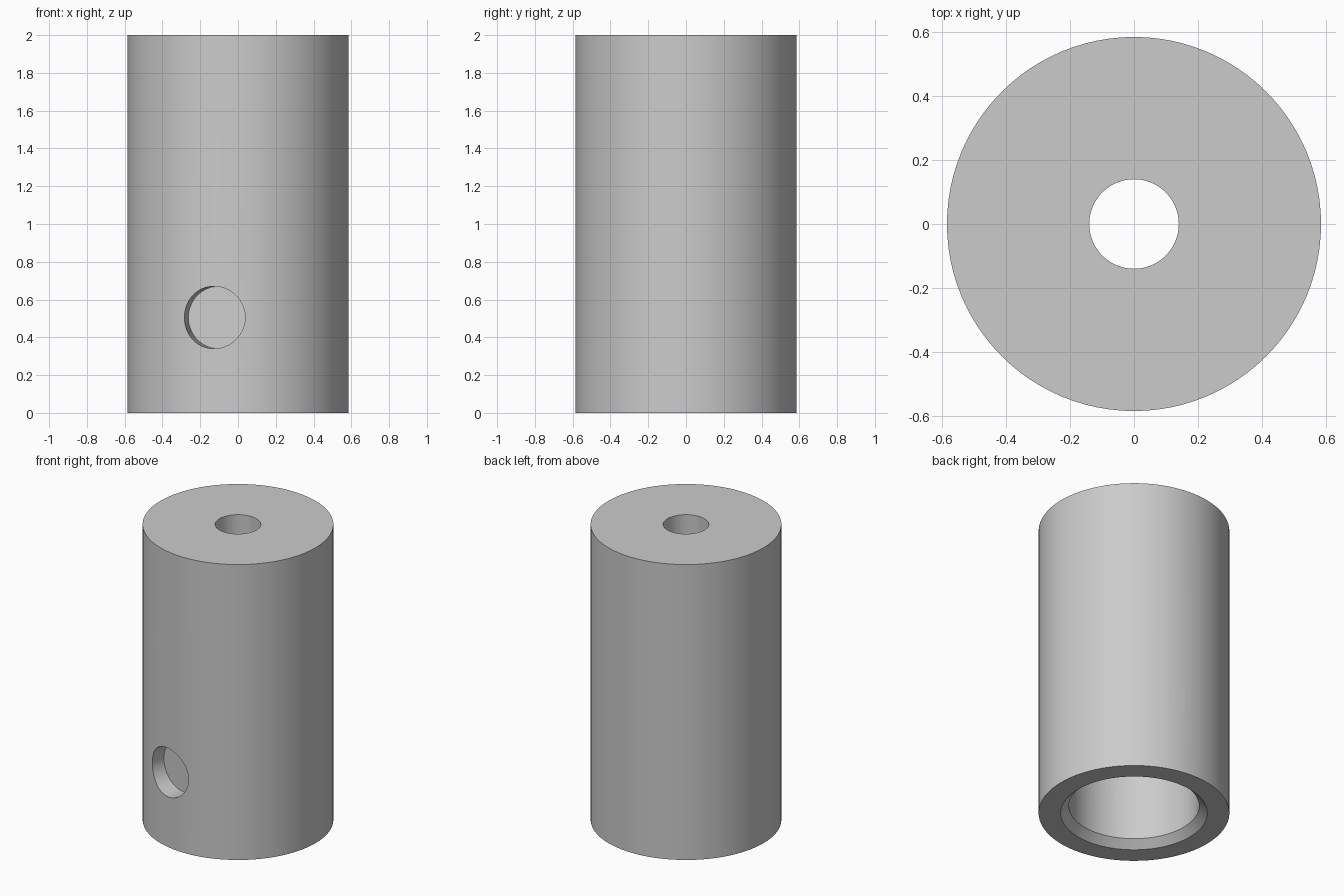
import bpy, bmesh, math
from mathutils import Matrix, Vector

cube = bpy.data.objects.get("Cube")
if cube:
    bpy.data.objects.remove(cube, do_unlink=True)

grey = bpy.data.materials.new("plain grey")
grey.use_nodes = True
GREY = (0.6, 0.6, 0.6, 1)
grey.diffuse_color = GREY
grey.node_tree.nodes["Principled BSDF"].inputs["Base Color"].default_value = GREY

BOLT_Z = 0.505
TILT = math.asin(0.219)     # bolt axis swings slightly off front-to-back


def add_object(name, bm):
    bmesh.ops.recalc_face_normals(bm, faces=bm.faces[:])
    mesh = bpy.data.meshes.new(name)
    bm.to_mesh(mesh)
    bm.free()
    obj = bpy.data.objects.new(name, mesh)
    bpy.context.collection.objects.link(obj)
    return obj


def lathe(name, profile, steps):
    """Spin a closed (radius, height) profile around z."""
    bm = bmesh.new()
    verts = [bm.verts.new((r, 0, z)) for r, z in profile]
    edges = [bm.edges.new((v, verts[(i + 1) % len(verts)])) for i, v in enumerate(verts)]
    bmesh.ops.spin(bm, geom=verts + edges, cent=(0, 0, 0), axis=(0, 0, 1),
                   angle=math.tau, steps=steps, use_merge=True)
    bmesh.ops.remove_doubles(bm, verts=bm.verts[:], dist=1e-5)
    return add_object(name, bm)


def bolt_cutter(name, radius, sides, start, end):
    """Prism along the bolt axis; positive distances run to the back."""
    bm = bmesh.new()
    bmesh.ops.create_cone(bm, cap_ends=True, segments=sides, radius1=radius,
                          radius2=radius, depth=end - start)
    # Point one corner sideways, then lay the prism along the bolt axis
    side = Vector((math.cos(TILT), -math.sin(TILT), 0))
    axis = Vector((math.sin(TILT), math.cos(TILT), 0))
    frame = Matrix((side, Vector((0, 0, 1)), axis)).transposed().to_4x4()
    if sides == 6:
        corner = max(bm.verts, key=lambda v: v.co.x).co
        frame = frame @ Matrix.Rotation(-math.atan2(corner.y, corner.x), 4, 'Z')
    place = Matrix.Translation(Vector((0, 0, BOLT_Z)) + axis * (start + end) / 2)
    bm.transform(place @ frame)
    return add_object(name, bm)


# Sleeve with a wide chamfered socket below and a narrow bore above
sleeve = lathe("sleeve", [(0.585, 0), (0.585, 2), (0.14, 2), (0.14, 1.0),
                          (0.40, 1.0), (0.40, 0.05), (0.45, 0)], 96)

# Cross bolt hole, round head recess in front, hexagonal nut recess behind
cutters = [
    bolt_cutter("bolt_hole_cutter", 0.082, 48, -0.8, 0.8),
    bolt_cutter("head_recess_cutter", 0.165, 64, -0.8, -0.465),
    bolt_cutter("nut_recess_cutter", 0.162, 6, 0.465, 0.8),
]

bpy.ops.object.select_all(action='DESELECT')
bpy.context.view_layer.objects.active = sleeve
sleeve.select_set(True)
for cutter in cutters:
    cutter.hide_render = True
    mod = sleeve.modifiers.new(cutter.name, 'BOOLEAN')
    mod.operation = 'DIFFERENCE'
    mod.solver = 'EXACT'
    mod.object = cutter
    bpy.ops.object.modifier_apply(modifier=mod.name)
    bpy.data.objects.remove(cutter, do_unlink=True)

sleeve.data.materials.clear()
sleeve.data.materials.append(grey)
for face in sleeve.data.polygons:
    face.material_index = 0
bpy.ops.object.shade_smooth_by_angle(angle=math.radians(30))
